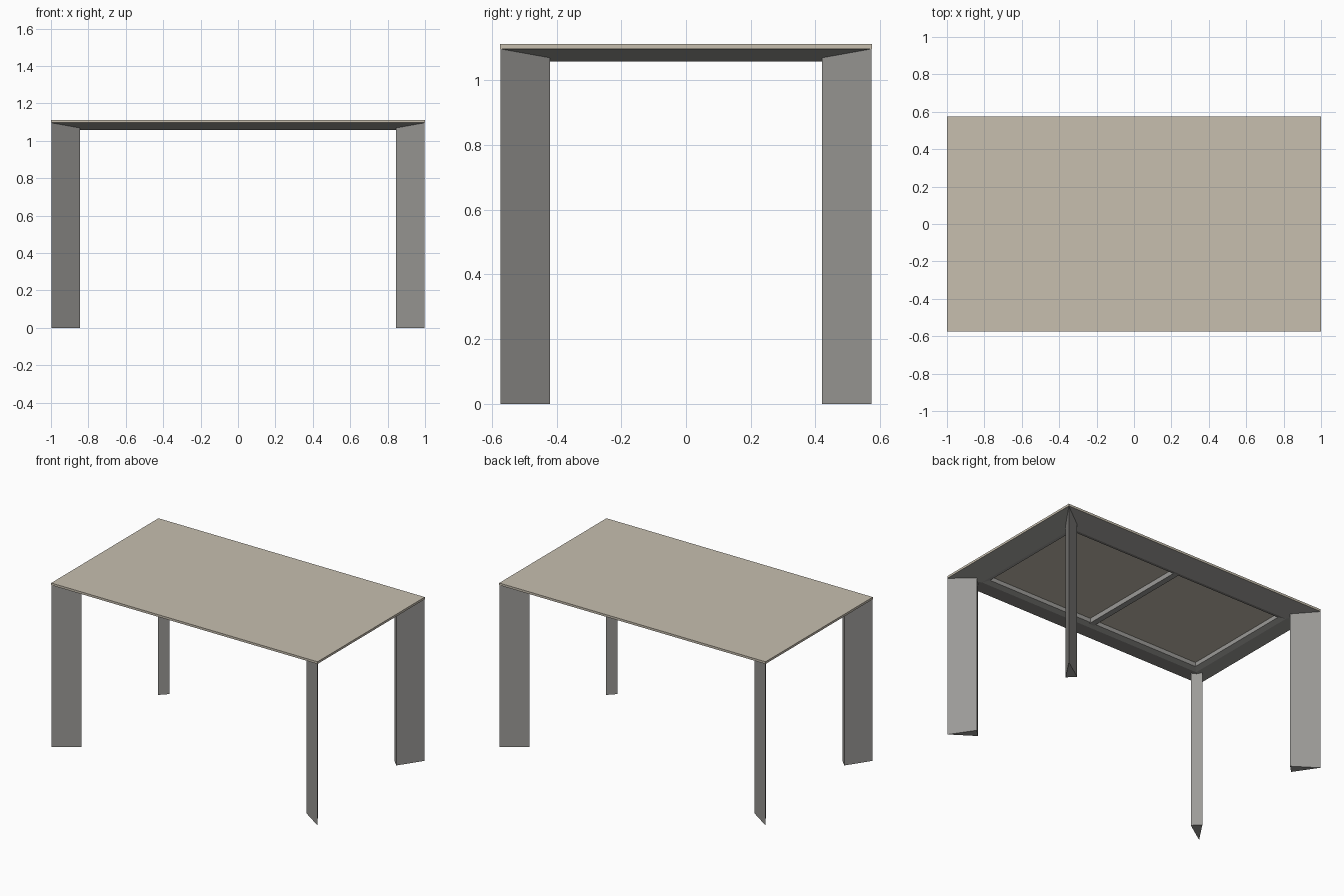
import bpy
import bmesh
from mathutils import Vector

if "Cube" in bpy.data.objects:
    bpy.data.objects.remove(bpy.data.objects["Cube"], do_unlink=True)

HX, HY = 1.0, 0.575          # half length and half width of the top
TOP, SLAB = 1.112, 1.097     # upper and lower faces of the top
RIM = 1.057                  # lowest line of the frame


def material(name, color):
    mat = bpy.data.materials.new(name)
    mat.use_nodes = True
    mat.diffuse_color = color
    mat.node_tree.nodes["Principled BSDF"].inputs["Base Color"].default_value = color
    return mat


beige = material("beige top", (0.57, 0.52, 0.43, 1))
grey = material("grey metal", (0.33, 0.325, 0.31, 1))


def finish(name, bm, mat):
    bmesh.ops.recalc_face_normals(bm, faces=bm.faces)
    mesh = bpy.data.meshes.new(name)
    bm.to_mesh(mesh)
    bm.free()
    mesh.materials.append(mat)
    obj = bpy.data.objects.new(name, mesh)
    bpy.context.collection.objects.link(obj)
    return obj


def box(name, low, high, mat):
    bm = bmesh.new()
    bmesh.ops.create_cube(bm, size=1)
    low, high = Vector(low), Vector(high)
    for v in bm.verts:
        v.co = (low + high) / 2 + v.co * (high - low)
    return finish(name, bm, mat)


# Thin table top
box("table_top", (-HX, -HY, SLAB), (HX, HY, TOP), beige)

# Mitred frame: a slanted underside, then a lip rising to the top
bm = bmesh.new()
section = [(0.002, SLAB), (0.15, RIM), (0.185, RIM + 0.012), (0.185, SLAB)]
loops = []
for inset, z in section:
    x, y = HX - inset, HY - inset
    loops.append([bm.verts.new((sx * x, sy * y, z))
                  for sx, sy in ((-1, -1), (1, -1), (1, 1), (-1, 1))])
for a, b in zip(loops, loops[1:] + loops[:1]):
    for i in range(4):
        j = (i + 1) % 4
        bm.faces.new((a[i], a[j], b[j], b[i]))
finish("frame", bm, grey)

# Bar across the middle under the top
box("cross_bar", (-0.02, -HY + 0.17, RIM + 0.008), (0.02, HY - 0.17, SLAB), grey)

# Wedge legs, sharp edge at each corner and flat side inward
wedge = [(0.002, 0.002), (0.155, 0.105), (0.105, 0.155)]
for side, sx in (("left", 1), ("right", -1)):
    for end, sy in (("front", -1), ("back", 1)):
        bm = bmesh.new()
        foot, head = [], []
        for dx, dy in wedge:
            x, y = sx * (HX - dx), sy * (HY - dy)
            # The head follows the slant of the frame
            z = SLAB - (SLAB - RIM) * min(dx, dy) / 0.15
            foot.append(bm.verts.new((x, y, 0)))
            head.append(bm.verts.new((x, y, z)))
        bm.faces.new(foot)
        bm.faces.new(head)
        for i in range(3):
            j = (i + 1) % 3
            bm.faces.new((foot[i], foot[j], head[j], head[i]))
        finish(f"{end}_{side}_leg", bm, grey)
